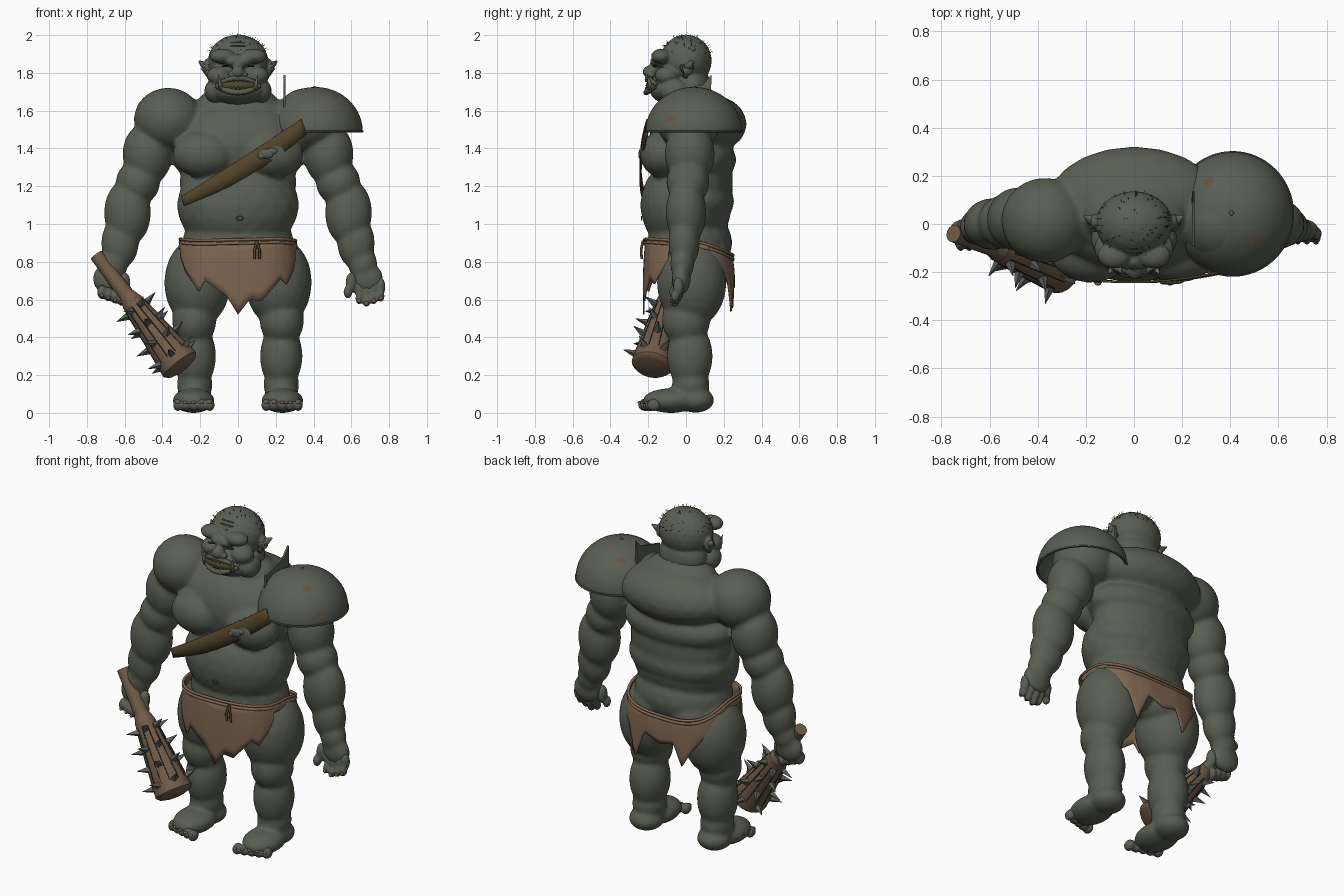
import bpy, bmesh, math, random
from mathutils import Matrix, Vector

if "Cube" in bpy.data.objects:
    bpy.data.objects.remove(bpy.data.objects["Cube"], do_unlink=True)
random.seed(4)


def material(name, r, g, b):
    m = bpy.data.materials.new(name)
    m.use_nodes = True
    m.diffuse_color = (r, g, b, 1)
    m.node_tree.nodes["Principled BSDF"].inputs["Base Color"].default_value = (r, g, b, 1)
    return m


skin = material("grey green skin", .1, .112, .085)
armour = material("armour green", .1, .112, .086)
leather = material("brown leather", .205, .13, .08)
strap_brown = material("dark strap leather", .082, .056, .021)
wood = material("club wood", .165, .106, .066)
iron = material("spike iron", .1, .115, .105)
dark = material("dark lines", .025, .023, .018)
nail = material("nail brown", .18, .112, .067)
tooth = material("tooth", .2, .16, .09)
rust = material("rust", .15, .08, .042)


def finish(name, bm, mat, smooth=True):
    mesh = bpy.data.meshes.new(name)
    bmesh.ops.recalc_face_normals(bm, faces=bm.faces)
    bm.to_mesh(mesh)
    bm.free()
    mesh.materials.append(mat)
    for p in mesh.polygons:
        p.use_smooth = smooth
    ob = bpy.data.objects.new(name, mesh)
    bpy.context.collection.objects.link(ob)
    return ob


def mirrored(blobs):
    return blobs + [(-b[0],) + tuple(b[1:]) for b in blobs]


def blobs(name, parts, mat, voxel=0, steps=4, detail=3):
    """Ellipsoids (centre, radii), optionally fused into one soft surface."""
    bm = bmesh.new()
    for x, y, z, *r in parts:
        scale = Matrix.Diagonal((*r, 1))
        bmesh.ops.create_icosphere(bm, subdivisions=detail, radius=1,
                                   matrix=Matrix.Translation((x, y, z)) @ scale)
    ob = finish(name, bm, mat)
    if voxel:
        fuse = ob.modifiers.new("fuse", 'REMESH')
        fuse.mode = 'VOXEL'
        fuse.voxel_size = voxel
        fuse.use_smooth_shade = True
        soft = ob.modifiers.new("soften", 'SMOOTH')
        soft.factor = .5
        soft.iterations = steps
    return ob


def add_cone(bm, a, b, r1, r2, sides=8):
    a, b = Vector(a), Vector(b)
    turn = (b - a).to_track_quat('Z', 'Y').to_matrix().to_4x4()
    bmesh.ops.create_cone(bm, cap_ends=True, segments=sides, radius1=r1, radius2=r2,
                          depth=(b - a).length, matrix=Matrix.Translation((a + b) / 2) @ turn)


def tube(name, points, radius, mat, cyclic=False):
    curve = bpy.data.curves.new(name, 'CURVE')
    curve.dimensions = '3D'
    curve.bevel_depth = radius
    curve.bevel_resolution = 2
    curve.use_fill_caps = True
    line = curve.splines.new('POLY')
    line.points.add(len(points) - 1)
    for p, co in zip(line.points, points):
        p.co = (*co, 1)
    line.use_cyclic_u = cyclic
    curve.materials.append(mat)
    ob = bpy.data.objects.new(name, curve)
    bpy.context.collection.objects.link(ob)


# Body: torso, limbs, palms and feet fused together
torso = [(0, .09, 1.53, .36, .232, .165), (0, .06, 1.34, .35, .207, .14),
         (0, -.02, 1.42, .34, .18, .23), (0, 0, 1.1, .325, .243, .26),
         (0, .06, 1.12, .32, .195, .15), (0, .02, .9, .298, .226, .19),
         (0, .055, 1.22, .31, .193, .45), (0, .04, 1.63, .22, .14, .11),
         (0, .03, 1.7, .14, .1, .1)]
sides = mirrored([(.18, -.12, 1.37, .168, .124, .128), (.12, .085, .81, .15, .15, .15)])
legs = mirrored([(.215, .03, .69, .176, .185, .24), (.232, 0, .49, .118, .128, .14),
                 (.229, .02, .3, .113, .122, .18), (.229, .025, .15, .095, .1, .1),
                 (.235, -.08, .065, .112, .15, .066), (.23, .05, .067, .1, .1, .067)])
arms = mirrored([(.37, .015, 1.555, .182, .178, .167), (.48, .02, 1.37, .132, .133, .17),
                 (.53, .01, 1.22, .118, .115, .12), (.585, 0, 1.06, .125, .108, .18),
                 (.625, -.01, .9, .1, .083, .14), (.66, -.02, .79, .078, .064, .09),
                 (.682, -.025, .71, .088, .05, .085)])
blobs("body", torso + sides + legs + arms, skin, .011, 10)

# Fingers, toes and their nails
digits, nails = [], []
for i in range(5):
    x, y = .15 + .042 * i, -.218 + .012 * i
    digits += mirrored([(x, y, .042, .026, .036, .033)])
    nails += mirrored([(x, y - .028, .055, .014, .01, .008)])
for i in range(4):
    x = .642 + .038 * i
    lift = .014 * abs(i - 1)
    digits += [(x, -.04, .64 + lift, .024, .028, .05), (x, -.058, .592 + lift, .02, .024, .032)]
    nails += [(x, -.077, .58 + lift, .011, .008, .013)]
    # Right fingers wrap the club handle
    digits += [(-.72 + .035 * i, -.07, .64 - .012 * i, .026, .04, .038)]
    nails += [(-.72 + .035 * i, -.104, .622 - .012 * i, .01, .008, .011)]
digits += mirrored([(.6, -.045, .69, .03, .032, .055), (.582, -.065, .64, .023, .025, .035)])
blobs("fingers_and_toes", digits, skin, .008, 2)
blobs("nails", nails, nail, detail=2)
tube("navel_ring", [(.01 + .018 * math.cos(a), -.236, 1.03 + .01 * math.sin(a))
                    for a in (math.tau * k / 16 for k in range(16))], .003, iron, True)

# Head with heavy brow, snout and wide jaw
face = mirrored([(.082, -.13, 1.888, .07, .055, .04), (.03, -.145, 1.862, .04, .045, .03),
                 (.1, -.1, 1.785, .065, .065, .05), (.03, -.185, 1.79, .024, .025, .02),
                 (.12, -.06, 1.705, .058, .08, .065), (.165, .01, 1.83, .02, .032, .045)])
blobs("head", face + [(0, 0, 1.865, .16, .137, .138), (0, -.07, 1.715, .16, .125, .085),
                      (0, .03, 1.73, .15, .1, .12), (0, -.19, 1.805, .035, .04, .035),
                      (0, -.15, 1.85, .035, .04, .05)], skin, .007, 3)
blobs("eyes", mirrored([(.068, -.166, 1.836, .02, .01, .006)]), dark, detail=2)
blobs("mouth", [(0, -.168, 1.733, .108, .046, .032)], strap_brown)


def mouth_arc(lift, depth):
    return [(.112 * t, depth + .05 * t * t, 1.733 + lift * (1 - t * t))
            for t in (k / 8 - 1 for k in range(17))]


tube("upper_lip", mouth_arc(.04, -.203), .014, skin)
tube("lower_lip", mouth_arc(-.036, -.21), .016, skin)
bm = bmesh.new()
for i in range(-3, 4):
    x = .024 * i
    y = -.212 + 4 * x * x
    add_cone(bm, (x, y, 1.7), (x, y, 1.726), .008, .003, 6)
    add_cone(bm, (x, y, 1.768), (x, y, 1.752), .007, .003, 6)
for s in (-1, 1):
    add_cone(bm, (s * .09, -.185, 1.715), (s * .105, -.205, 1.79), .016, .002)
finish("teeth_and_tusks", bm, tooth)
bm = bmesh.new()
for s in (-1, 1):
    add_cone(bm, (s * .15, 0, 1.82), (s * .207, .035, 1.862), .038, .004, 12)
    add_cone(bm, (s * .15, -.005, 1.775), (s * .172, .005, 1.83), .012, .026, 12)
finish("ears", bm, skin)
blobs("ear_hollows", mirrored([(.176, -.012, 1.832, .012, .006, .014)]), nail, detail=2)
bm = bmesh.new()
for i in range(70):
    a, h = random.uniform(0, math.tau), random.uniform(.25, 1)
    w = math.sqrt(1 - h * h)
    d = Vector((w * math.cos(a), w * math.sin(a), h))
    root = Vector((d.x * .158, d.y * .135, 1.865 + d.z * .134))
    add_cone(bm, root, root + d * .017, .0012, .0006, 3)
finish("head_stubble", bm, dark)
for z in (1.945, 1.962):
    tube("brow_crease", [(.07 * t, -.098 + .03 * t * t - (1.962 - z), z - .012 * t * t)
                         for t in (k / 5 - 1 for k in range(11))], .004, skin)

# Shoulder armour dome, rust marked near chosen points, with a neck guard
centre = Vector((.41, .042, 1.49))
size = Vector((.25, .256, .235))
bm = bmesh.new()
bmesh.ops.create_uvsphere(bm, u_segments=72, v_segments=56, radius=1)
bmesh.ops.delete(bm, geom=[v for v in bm.verts if v.co.z < -.01], context='VERTS')
for v in bm.verts:
    v.co = Vector(a * b for a, b in zip(v.co, size)) + centre
dome = finish("shoulder_armour", bm, armour)
dome.data.materials.append(rust)
spots = [Vector(s) for s in ((.31, .18, 1.67), (.31, -.03, 1.69), (.51, -.07, 1.67), (.615, -.08, 1.555))]
for p in dome.data.polygons:
    if any((p.center - s).length < .021 for s in spots):
        p.material_index = 1
shell = dome.modifiers.new("thickness", 'SOLIDIFY')
shell.thickness = .012
tube("armour_rim", [(centre.x + size.x * math.cos(a), centre.y + size.y * math.sin(a), 1.49)
                    for a in (math.tau * k / 64 for k in range(64))], .005, armour, True)
blobs("armour_stud", [(.405, .045, 1.725, .01, .01, .005)], iron, detail=2)
bm = bmesh.new()
guard = [bm.verts.new((.246, y, z)) for y, z in
         ((-.09, 1.6), (.13, 1.6), (.135, 1.79), (.09, 1.74), (-.09, 1.69))]
bm.faces.new(guard)
plate = finish("neck_guard", bm, armour, False).modifiers.new("thickness", 'SOLIDIFY')
plate.thickness = .012
plate.offset = 0

# Chest strap, with the chest bulging through a tear
bm = bmesh.new()
rows = []
for k in range(25):
    t = k / 24
    x = -.295 + .645 * t
    half = .026 + .016 * t + .014 * math.sin(math.pi * t)
    y = -.246 + .3 * x * x
    z = 1.12 + .395 * t - .022 * math.sin(math.pi * t)
    rows.append([bm.verts.new((x - .35 * s * half, y, z + s * half)) for s in (-1, 0, 1)])
for a, b in zip(rows, rows[1:]):
    for j in (0, 1):
        bm.faces.new((a[j], a[j + 1], b[j + 1], b[j]))
band = finish("chest_strap", bm, strap_brown).modifiers.new("thickness", 'SOLIDIFY')
band.thickness = .009
blobs("chest_bulge", [(.15, -.238, 1.372, .04, .014, .026), (.18, -.235, 1.385, .03, .014, .018),
                      (.125, -.238, 1.36, .02, .014, .018)], skin)

# Loincloth: boxy oval wrap with a ragged hem, dipping at the back
front = [(-.31, .87), (-.27, .75), (-.2, .64), (-.17, .7), (-.06, .62), (0, .52),
         (.06, .6), (.12, .59), (.22, .71), (.25, .68), (.305, .8)]
back = [(-.3, .8), (-.2, .66), (-.14, .55), (-.09, .68), (0, .66), (.1, .7), (.17, .53),
        (.22, .7), (.3, .8)]


def oval(a, grow=0):
    s, c = math.sin(a), math.cos(a)
    return (math.copysign(abs(s) ** .67, s) * (.303 + grow),
            .015 - math.copysign(abs(c) ** .67, c) * (.232 + grow))


def waist(a):
    return .915 - .085 * max(0, -math.cos(a))


def hem(x, y):
    if abs(y - .015) < .1:
        return .865
    line = front if y < 0 else back
    for (x0, z0), (x1, z1) in zip(line, line[1:]):
        if x0 <= x <= x1:
            return z0 + (z1 - z0) * (x - x0) / (x1 - x0)
    return .84


bm = bmesh.new()
turns = [math.tau * k / 240 for k in range(240)]
grid = []
for a in turns:
    low, high = hem(*oval(a)), waist(a)
    grid.append([bm.verts.new((*oval(a, .012 * math.sin(j / 6 * 2)), high + (low - high) * j / 6))
                 for j in range(7)])
for a, b in zip(grid, grid[1:] + grid[:1]):
    for j in range(6):
        bm.faces.new((a[j], a[j + 1], b[j + 1], b[j]))
cloth = finish("loincloth", bm, leather).modifiers.new("thickness", 'SOLIDIFY')
cloth.thickness = .008
for drop in (.017, -.002):
    tube("waist_cord", [(*oval(a, .003), waist(a) - drop + .004 * math.sin(3 * a)) for a in turns[::3]],
         .008, leather, True)
for dx in (-.012, .014):
    tube("cord_knot", [(.1, -.228, .91), (.1 + dx, -.238, .86), (.1 + dx, -.234, .815)], .007, strap_brown)

# Spiked club held in the right hand
top, end = Vector((-.75, -.04, .835)), Vector((-.295, -.185, .238))
axis = (end - top).normalized()
across = axis.cross(Vector((0, 1, 0))).normalized()
over = axis.cross(across)


def thick(t):
    return .056 + (t - .4) * .09


def on_club(t, a, r):
    return top.lerp(end, t) + (across * math.cos(a) + over * math.sin(a)) * r


bm = bmesh.new()
for t0, t1, r0, r1 in ((0, .36, .036, .042), (.35, .42, .042, .058), (.41, .97, .057, .109),
                       (.97, .995, .109, .09), (.995, 1.01, .09, .05)):
    add_cone(bm, top.lerp(end, t0), top.lerp(end, t1), r0, r1, 24)
finish("club", bm, wood).data.set_sharp_from_angle(angle=.8)
bm, lines = bmesh.new(), bmesh.new()
for i in range(6):
    for j in range(4):
        t, a = .48 + .14 * j, math.tau * (i + j % 2 / 2) / 6
        add_cone(bm, on_club(t, a, thick(t) - .006), on_club(t - .02, a, thick(t) + .066), .022, .001, 4)
    for part in (.25, .75):
        a = math.tau * (i + part) / 6
        add_cone(lines, on_club(.46, a, thick(.46)), on_club(.9, a, thick(.9)), .0035, .0035, 5)
finish("club_spikes", bm, iron, False)
finish("club_grooves", lines, dark, False)
